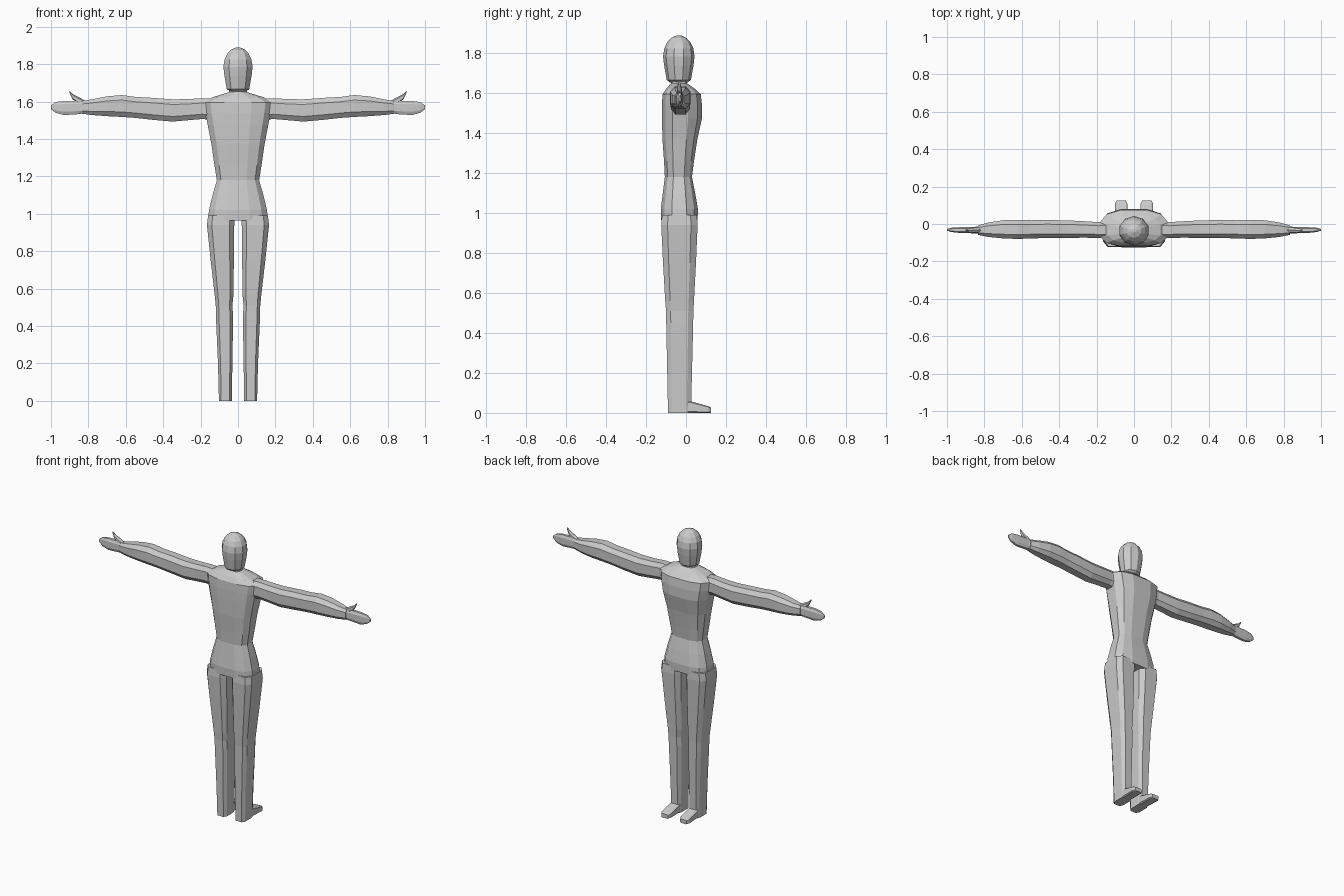
import bpy, bmesh, math
from mathutils import Vector

grey = bpy.data.materials.new("light grey")
grey.diffuse_color = (0.6, 0.6, 0.6, 1)


def loft(name, rows, axis, n=8, p=0.5, cy=None, mirror=False):
    """Skin rounded cross-sections; rows are (t, a0, a1, b0, b1) along an axis.
    axis 'z': a=x, b=y   axis 'x': a=y, b=z   axis 'y': a=x, b=z"""
    place = {'z': lambda t, a, b: Vector((a, b, t)),
             'x': lambda t, a, b: Vector((t, a, b)),
             'y': lambda t, a, b: Vector((a, t, b))}[axis]
    bm = bmesh.new()
    rings = []
    top = math.cos(math.pi / n)
    for t, a0, a1, b0, b1 in rows:
        ca = (a0 + a1) / 2
        cb = (b0 + b1) / 2 if cy is None else cy
        ring = []
        for i in range(n):
            ang = (i + 0.5) * 2 * math.pi / n
            c, s = math.cos(ang) / top, math.sin(ang) / top
            c = math.copysign(abs(c) ** p, c)
            s = math.copysign(abs(s) ** p, s)
            b = cb + s * ((b1 - cb) if s > 0 else (cb - b0))
            ring.append(bm.verts.new(place(t, ca + c * (a1 - a0) / 2, b)))
        rings.append(ring)
    for r, q in zip(rings, rings[1:]):
        for i in range(n):
            j = (i + 1) % n
            bm.faces.new((r[i], r[j], q[j], q[i]))
    bm.faces.new(rings[0][::-1])
    bm.faces.new(rings[-1])
    bmesh.ops.recalc_face_normals(bm, faces=bm.faces)
    me = bpy.data.meshes.new(name)
    bm.to_mesh(me)
    bm.free()
    me.materials.append(grey)
    ob = bpy.data.objects.new(name, me)
    bpy.context.collection.objects.link(ob)
    if mirror:
        ob.modifiers.new("Mirror", 'MIRROR').use_mirror_merge = False
    return ob


def sym(z, w, y0, y1):
    return (z, -w, w, y0, y1)


# Torso from crotch to neck
loft("torso", [
    sym(0.965, 0.161, -0.124, 0.058), sym(1.02, 0.155, -0.126, 0.06),
    sym(1.10, 0.136, -0.116, 0.046), sym(1.18, 0.113, -0.106, 0.03),
    sym(1.26, 0.126, -0.110, 0.04), sym(1.37, 0.142, -0.118, 0.057),
    sym(1.475, 0.162, -0.12, 0.08), sym(1.54, 0.175, -0.12, 0.08),
    sym(1.595, 0.182, -0.118, 0.074), sym(1.622, 0.14, -0.10, 0.045),
    sym(1.65, 0.05, -0.075, 0.005), sym(1.69, 0.038, -0.07, 0.0)],
    'z', n=12, p=0.7, cy=-0.035)

# Head
loft("head", [sym(z, r, -0.036 - r * 0.96, -0.036 + r * 0.96) for z, r in (
    (1.655, 0.045), (1.667, 0.06), (1.70, 0.066), (1.74, 0.073), (1.785, 0.078),
    (1.825, 0.072), (1.855, 0.058), (1.877, 0.038), (1.89, 0.01))],
    'z', n=10, p=1.0)

# Legs
loft("leg", [
    (0.0, 0.033, 0.102, -0.09, 0.025), (0.20, 0.03, 0.107, -0.094, 0.03),
    (0.45, 0.026, 0.118, -0.099, 0.036), (0.51, 0.03, 0.119, -0.10, 0.037),
    (0.56, 0.025, 0.124, -0.104, 0.04), (0.75, 0.022, 0.146, -0.115, 0.05),
    (0.94, 0.02, 0.166, -0.124, 0.058), (0.99, 0.02, 0.160, -0.12, 0.055)],
    'z', cy=-0.035, mirror=True)

# Feet
loft("foot", [
    (-0.02, 0.035, 0.10, 0.0, 0.065), (0.025, 0.035, 0.10, 0.0, 0.058),
    (0.11, 0.036, 0.102, 0.0, 0.034), (0.126, 0.045, 0.093, 0.0, 0.027)],
    'y', p=0.3, mirror=True)

# Arms
loft("arm", [
    (0.12, -0.08, 0.015, 1.50, 1.615), (0.19, -0.075, 0.01, 1.507, 1.618),
    (0.27, -0.073, 0.015, 1.50, 1.613), (0.35, -0.075, 0.019, 1.493, 1.612),
    (0.46, -0.075, 0.021, 1.503, 1.62), (0.55, -0.077, 0.02, 1.513, 1.625),
    (0.62, -0.08, 0.022, 1.518, 1.635), (0.70, -0.077, 0.02, 1.522, 1.628),
    (0.78, -0.069, 0.008, 1.528, 1.612), (0.835, -0.058, -0.008, 1.535, 1.603)],
    'x', p=0.7, mirror=True)

# Hands
loft("hand", [
    (0.81, -0.055, -0.01, 1.54, 1.60), (0.85, -0.05, -0.015, 1.533, 1.604),
    (0.93, -0.048, -0.017, 1.528, 1.604), (0.975, -0.043, -0.02, 1.54, 1.597),
    (1.0, -0.036, -0.026, 1.56, 1.58)],
    'x', p=0.7, mirror=True)

# Thumbs
loft("thumb", [
    (0.815, -0.045, -0.02, 1.57, 1.602), (0.855, -0.046, -0.02, 1.59, 1.624),
    (0.883, -0.044, -0.024, 1.613, 1.638), (0.90, -0.038, -0.03, 1.645, 1.657)],
    'x', n=6, p=0.8, mirror=True)
